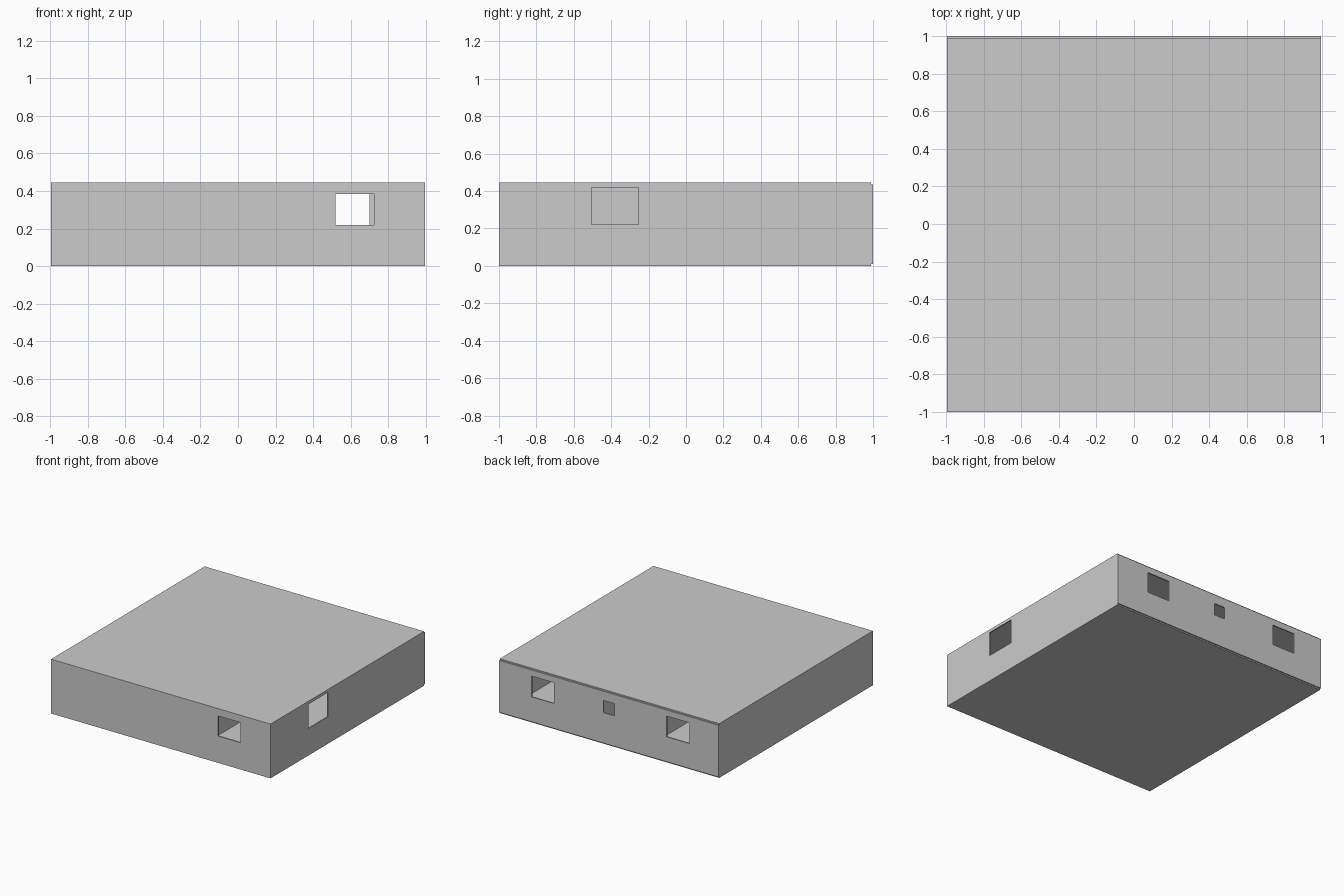
import bpy

if "Cube" in bpy.data.objects:
    bpy.data.objects.remove(bpy.data.objects["Cube"])

T = 0.01            # wall thickness
X, H = 0.995, 0.445  # half width, height


def box(name, x, y, z):
    """Box from (min, max) pairs on each axis."""
    bpy.ops.mesh.primitive_cube_add(size=1)
    o = bpy.context.object
    o.name = name
    for v in o.data.vertices:
        v.co = [lo if c < 0 else hi for c, (lo, hi) in zip(v.co, (x, y, z))]
    return o


def cut(wall, name, x, y, z):
    """Cut a rectangular opening through a wall."""
    c = box(name, x, y, z)
    c.hide_render = True
    m = wall.modifiers.new(name, 'BOOLEAN')
    m.operation = 'DIFFERENCE'
    m.solver = 'EXACT'
    m.object = c
    bpy.context.view_layer.objects.active = wall
    bpy.ops.object.modifier_apply(modifier=name)
    bpy.data.objects.remove(c)


# Floor and roof slabs
box("floor", (-X, X), (-1, 1 - T), (0, T))
box("roof", (-X, X), (-1, 1 - T), (H - T, H))

# Front wall with one window
front = box("front_wall", (-X, X), (-1, -1 + T), (T, H - T))
cut(front, "front_window", (0.52, 0.725), (-1.1, -0.9), (0.22, 0.385))

# Side walls, window on the right
box("left_wall", (-X, -X + T), (-1 + T, 1 - T), (T, H - T))
right = box("right_wall", (X - T, X), (-1 + T, 1 - T), (T, H - T))
cut(right, "right_window", (0.9, 1.1), (-0.505, -0.255), (0.22, 0.42))

# Back plate, standing slightly proud, with two windows and a vent
back = box("back_wall", (-X, X), (1 - T, 1), (T, H - T))
cut(back, "back_window_right", (0.495, 0.70), (0.9, 1.1), (0.215, 0.385))
cut(back, "back_window_left", (-0.73, -0.525), (0.9, 1.1), (0.215, 0.385))
cut(back, "back_vent", (-0.05, 0.05), (0.9, 1.1), (0.26, 0.36))

# Partitions dividing the inside into three rooms
for side, name in ((-1, "left_partition"), (1, "right_partition")):
    c = side * 0.25
    box(name, (c - T / 2, c + T / 2), (-1 + T, 1 - T), (T, H - T))
